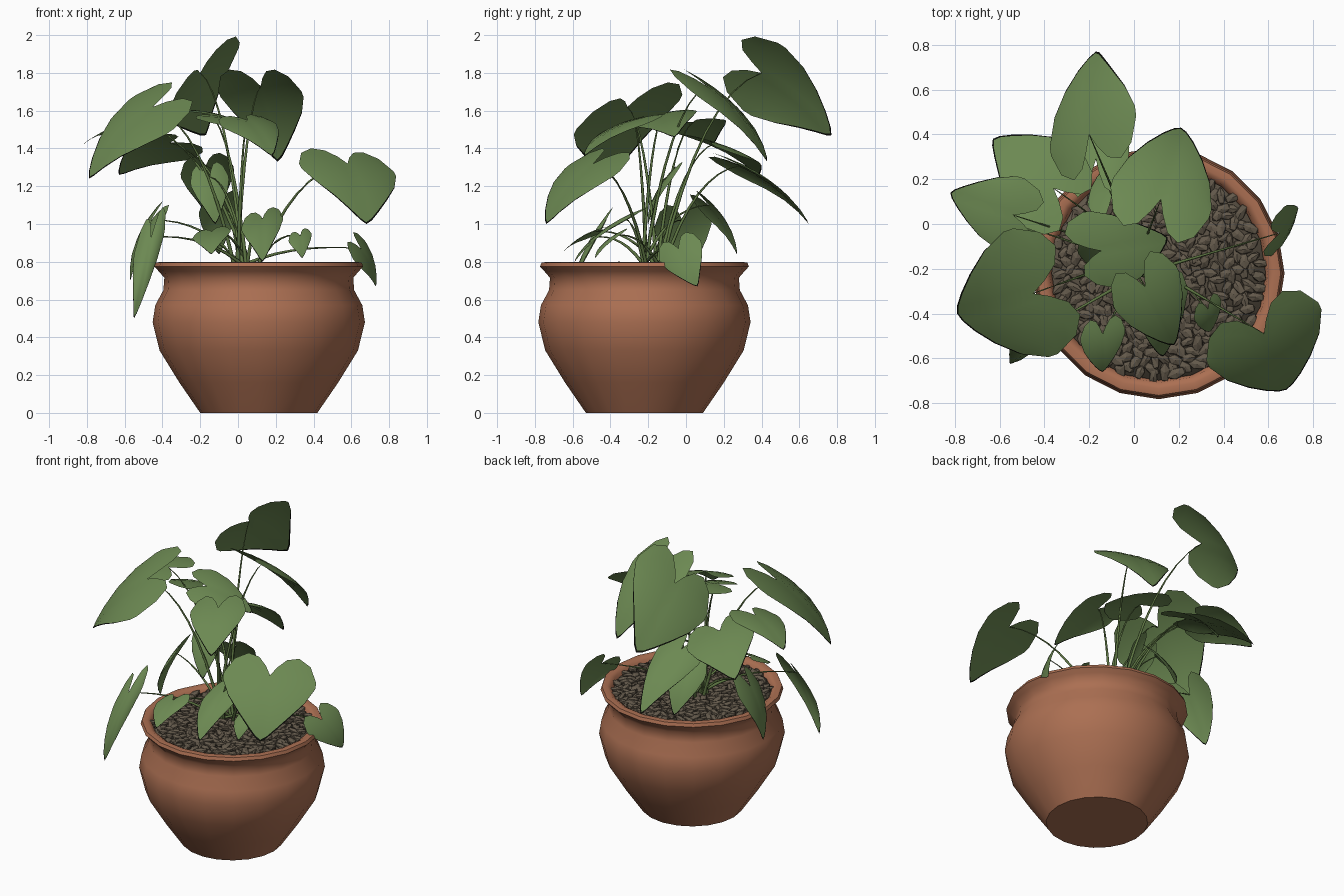
import bpy, bmesh, math, random
from mathutils import Vector, Matrix

if "Cube" in bpy.data.objects:
    bpy.data.objects.remove(bpy.data.objects["Cube"])

random.seed(4)
CX, CY = 0.11, -0.22          # pot axis


def material(name, rgb):
    m = bpy.data.materials.new(name)
    m.diffuse_color = (*rgb, 1)
    m.use_nodes = True
    m.node_tree.nodes["Principled BSDF"].inputs["Base Color"].default_value = m.diffuse_color
    return m


TERRACOTTA = material("terracotta", (0.41, 0.16, 0.085))
LEAF = material("leaf green", (0.15, 0.25, 0.085))
EDGE = material("leaf edge black", (0.004, 0.005, 0.003))
STEM = material("stem green", (0.11, 0.18, 0.055))
PEBBLE = material("pebble brown", (0.125, 0.10, 0.07))


def finish(bm, name, mats, smooth=True):
    me = bpy.data.meshes.new(name)
    bm.to_mesh(me)
    bm.free()
    for m in mats:
        me.materials.append(m)
    for p in me.polygons:
        p.use_smooth = smooth
    ob = bpy.data.objects.new(name, me)
    bpy.context.collection.objects.link(ob)
    return ob


def lathe(name, profile, sides, mat):
    bm = bmesh.new()
    rings = []
    for r, z in profile:
        rings.append([bm.verts.new((CX + r * math.cos(2 * math.pi * i / sides),
                                    CY + r * math.sin(2 * math.pi * i / sides), z))
                      for i in range(sides)])
    for a, b in zip(rings, rings[1:]):
        for i in range(sides):
            j = (i + 1) % sides
            bm.faces.new((a[i], a[j], b[j], b[i]))
    bm.faces.new(rings[0][::-1])
    bm.faces.new(rings[-1])
    return finish(bm, name, [mat])


# Pot: rounded belly, narrow neck, flared rim, hollow down to the soil
pot = lathe("pot", [(0.31, 0), (0.42, 0.16), (0.525, 0.33), (0.562, 0.48), (0.548, 0.57),
                    (0.505, 0.65), (0.50, 0.715), (0.53, 0.75), (0.553, 0.775),
                    (0.545, 0.795), (0.515, 0.80), (0.488, 0.785), (0.475, 0.73)],
            20, TERRACOTTA)
bpy.context.view_layer.objects.active = pot
pot.select_set(True)
bpy.ops.object.shade_smooth_by_angle(angle=math.radians(52))

# Soil disc under the pebbles
lathe("soil", [(0.478, 0.74), (0.478, 0.768)], 20, PEBBLE)

# Pebbles: faceted seeds scattered on a sunflower spiral
bm = bmesh.new()
COUNT = 360
for i in range(COUNT):
    r = 0.465 * math.sqrt((i + 0.5) / COUNT)
    a = i * 2.39996
    pos = Vector((CX + r * math.cos(a) + random.uniform(-.012, .012),
                  CY + r * math.sin(a) + random.uniform(-.012, .012),
                  0.774 + random.uniform(-.006, .008)))
    rot = (Matrix.Rotation(random.uniform(0, 6.28), 4, 'Z')
           @ Matrix.Rotation(random.uniform(-.3, .3), 4, 'Y'))
    size = Matrix.Diagonal((random.uniform(.036, .052), random.uniform(.019, .027), .017, 1))
    bmesh.ops.create_icosphere(bm, subdivisions=1, radius=1,
                               matrix=Matrix.Translation(pos) @ rot @ size)
finish(bm, "pebbles", [PEBBLE], smooth=False)


def heart_edges(s):
    """Back and front edge of a heart leaf at side position s (0 midrib, 1 margin)."""
    table = [(0, 0, 1), (.12, -.14, .95), (.3, -.28, .82), (.55, -.33, .62),
             (.82, -.22, .38), (1, .02, .12)]
    for (a, b0, f0), (c, b1, f1) in zip(table, table[1:]):
        if s <= c:
            t = (s - a) / (c - a)
            return b0 + t * (b1 - b0), f0 + t * (f1 - f0)
    return table[-1][1:]


def leaf(name, notch, tip, half):
    """Arched heart leaf: stalk joint, pointed tip, half-width vector."""
    n, t, w = Vector(notch), Vector(tip), Vector(half)
    axis = t - n
    up = w.cross(axis).normalized()
    if up.z < 0:
        up = -up
    size = axis.length
    cols = [-1, -.82, -.55, -.3, -.12, 0, .12, .3, .55, .82, 1]
    rows = [0, .17, .35, .53, .7, .85, .975, 1]
    bm = bmesh.new()
    grid = []
    for u in cols:
        b, f = heart_edges(abs(u))
        line = []
        for q in rows:
            v = b + (f - b) * q
            bend = 0.28 * v * (1 - v) - 0.09 * u * u + 0.03 * abs(u)
            line.append(bm.verts.new(n + axis * v + w * u + up * size * bend))
        grid.append(line)
    last = len(rows) - 2
    for a, b in zip(grid, grid[1:]):
        for k in range(last + 1):
            face = bm.faces.new((a[k], b[k], b[k + 1], a[k + 1]))
            face.material_index = 1 if k == last else 0     # dark front margin
    bmesh.ops.recalc_face_normals(bm, faces=bm.faces)
    finish(bm, name, [LEAF, EDGE])
    stem(name + "_stem", n)


def stem(name, end):
    """Tapered stalk curving from the crown to a leaf joint."""
    start = Vector((0.04 + random.uniform(-.06, .06), -0.18 + random.uniform(-.06, .06), 0.76))
    ctrl = start.lerp(end, 0.4)
    ctrl.z = start.z + 0.85 * (end.z - start.z) + 0.05
    bm = bmesh.new()
    rings = []
    for i in range(9):
        q = i / 8
        c = start.lerp(ctrl, q).lerp(ctrl.lerp(end, q), q)
        d = ((ctrl - start).lerp(end - ctrl, q)).normalized()
        x = d.orthogonal().normalized()
        y = d.cross(x)
        r = 0.011 - 0.009 * q
        rings.append([bm.verts.new(c + r * (x * math.cos(k * 1.2566) + y * math.sin(k * 1.2566)))
                      for k in range(5)])
    for a, b in zip(rings, rings[1:]):
        for k in range(5):
            bm.faces.new((a[k], a[(k + 1) % 5], b[(k + 1) % 5], b[k]))
    finish(bm, name, [STEM])


# High leaves
leaf("leaf_top_back", (-.20, .40, 1.80), (-.17, .77, 1.47), (.19, .09, .18))
leaf("leaf_back_right", (.12, .11, 1.73), (.21, .43, 1.33), (.22, -.07, 0))
leaf("leaf_back_left", (-.36, .16, 1.43), (-.63, .38, 1.26), (.13, .17, -.06))
leaf("leaf_back_low", (-.17, .29, 1.31), (-.12, .65, 1.00), (.14, .02, .02))
leaf("leaf_far_left", (-.54, .04, 1.54), (-.82, .14, 1.42), (.05, .16, .03))
leaf("leaf_big_left", (-.45, -.31, 1.62), (-.79, -.40, 1.24), (-.10, .28, .09))
leaf("leaf_centre", (-.15, -.12, 1.58), (.15, -.06, 1.46), (-.08, .17, .04))
leaf("leaf_centre_front", (.05, -.28, 1.55), (.18, -.54, 1.36), (.14, .09, .01))
leaf("leaf_front_right", (.58, -.49, 1.32), (.68, -.74, 1.00), (.25, .13, -.02))

# Leaves drooping over the rim
leaf("leaf_droop_front_left", (-.46, -.50, .93), (-.55, -.62, .50), (.08, .03, .06))
leaf("leaf_droop_left", (-.46, -.02, 1.02), (-.57, .0, .70), (-.03, .15, .02))
leaf("leaf_droop_right", (.65, -.04, .87), (.73, .06, .67), (.03, .11, .05))

# Low inner leaves
leaf("leaf_inner_front", (.13, -.34, 1.03), (.13, -.59, .80), (.11, .05, .03))
leaf("leaf_inner_back", (-.10, .12, 1.10), (-.10, .27, .84), (.11, .03, .02))
leaf("leaf_inner_high", (-.15, -.10, 1.25), (-.12, -.20, 1.00), (.10, .03, .02))
leaf("leaf_small_left", (-.14, -.49, .96), (-.14, -.66, .84), (.10, .02, .02))
leaf("leaf_small_right", (.33, -.38, .94), (.34, -.48, .82), (.06, .04, .02))
